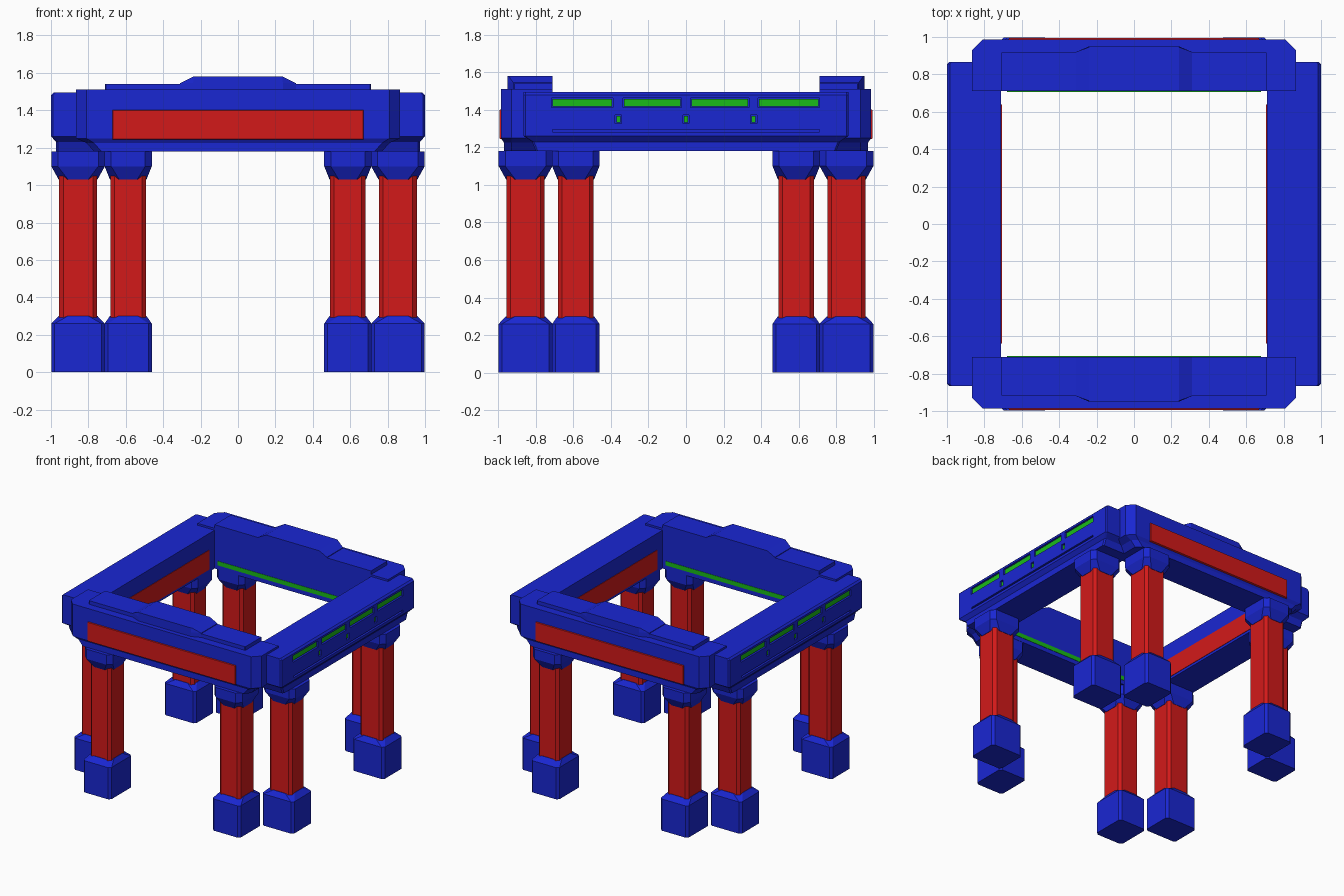
import bpy, bmesh
from math import pi
from mathutils import Matrix

if "Cube" in bpy.data.objects:
    bpy.data.objects.remove(bpy.data.objects["Cube"])


def material(name, rgb):
    m = bpy.data.materials.new(name)
    m.diffuse_color = (*rgb, 1)
    m.use_nodes = True
    m.node_tree.nodes["Principled BSDF"].inputs["Base Color"].default_value = m.diffuse_color
    return m


BLUE = material("blue", (0.01, 0.02, 0.65))
RED = material("red", (0.65, 0.01, 0.01))
GREEN = material("green", (0.01, 0.5, 0.01))


def loft(bm, rings):
    """Skin a stack of equal-length rings and cap both ends."""
    rows = [[bm.verts.new(p) for p in r] for r in rings]
    n = len(rows[0])
    for a, b in zip(rows, rows[1:]):
        for i in range(n):
            j = (i + 1) % n
            bm.faces.new((a[i], a[j], b[j], b[i]))
    bm.faces.new(rows[0][::-1])
    bm.faces.new(rows[-1])


def finish(bm, name, mat, rot):
    bmesh.ops.recalc_face_normals(bm, faces=bm.faces)
    bm.transform(rot)
    me = bpy.data.meshes.new(name)
    bm.to_mesh(me)
    bm.free()
    if mat:
        me.materials.append(mat)
    ob = bpy.data.objects.new(name, me)
    bpy.context.collection.objects.link(ob)
    return ob


def solid(name, mat, rot, rings):
    bm = bmesh.new()
    loft(bm, rings)
    return finish(bm, name, mat, rot)


def octagon(cx, cy, hx, hy, c, z):
    pts = [(hx - c, -hy), (hx, -hy + c), (hx, hy - c), (hx - c, hy),
           (-hx + c, hy), (-hx, hy - c), (-hx, -hy + c), (-hx + c, -hy)]
    return [(cx + x, cy + y, z) for x, y in pts]


def beam_ring(hx, yf, c, z, yb=-0.71, cy=None):
    cy = c if cy is None else cy
    return [(-hx, yb, z), (-hx, yf + cy, z), (-hx + c, yf, z),
            (hx - c, yf, z), (hx, yf + cy, z), (hx, yb, z)]


def plate(x0, x1, z0, z1, ya, yb, inset=0.0):
    """Rings of a slab lying in the xz plane, edge-bevelled at yb."""
    def rect(y, i):
        return [(x0 + i, y, z0 + i), (x1 - i, y, z0 + i),
                (x1 - i, y, z1 - i), (x0 + i, y, z1 - i)]
    return [rect(ya, 0), rect(yb, inset)]


def pillar(side, x, rot):
    y = -0.855
    stack = lambda rows: [octagon(x, y, *r) for r in rows]
    solid(side + "_pillar_base", BLUE, rot, stack([
        (0.126, 0.143, 0.018, 0), (0.126, 0.143, 0.018, 0.26),
        (0.098, 0.104, 0.05, 0.30)]))
    solid(side + "_pillar_shaft", RED, rot, stack([
        (0.095, 0.101, 0.022, 0.24), (0.095, 0.101, 0.022, 1.12)]))
    solid(side + "_pillar_capital", BLUE, rot, stack([
        (0.098, 0.104, 0.05, 1.03), (0.126, 0.143, 0.035, 1.10),
        (0.126, 0.143, 0.035, 1.18)]))


def portal_beam(side, rot):
    # beam with cut corners and a stepped underside
    solid(side + "_beam", BLUE, rot, [
        beam_ring(0.77, -0.97, 0.04, 1.18), beam_ring(0.81, -0.97, 0.04, 1.225),
        beam_ring(0.865, -0.986, 0.055, 1.25), beam_ring(0.865, -0.986, 0.055, 1.51)])
    # parapet with raised centre
    solid(side + "_parapet", BLUE, rot, [
        beam_ring(0.71, -0.92, 0.005, 1.50), beam_ring(0.71, -0.92, 0.005, 1.54)])
    solid(side + "_parapet_crest", BLUE, rot, [
        beam_ring(0.31, -0.95, 0.07, 1.50, cy=0.03),
        beam_ring(0.31, -0.95, 0.07, 1.545, cy=0.03),
        beam_ring(0.24, -0.95, 0.005, 1.58)])
    # red outer panel and green light strip inside
    solid(side + "_outer_panel", RED, rot,
          plate(-0.68, 0.68, 1.235, 1.412, -0.96, -0.994, 0.012))
    solid(side + "_inner_light", GREEN, rot,
          plate(-0.68, 0.68, 1.215, 1.25, -0.73, -0.707))


def slotted_beam(side, rot):
    beam = solid(side + "_beam", BLUE, rot, [
        beam_ring(0.80, -0.972, 0.01, 1.18), beam_ring(0.82, -0.972, 0.01, 1.23),
        beam_ring(0.865, -0.999, 0.01, 1.26), beam_ring(0.865, -0.999, 0.01, 1.48),
        beam_ring(0.865, -0.985, 0.01, 1.494)])
    # light openings: four long slots and three small squares
    lights = [(-0.71, -0.395, 1.418, 1.458), (-0.33, -0.03, 1.418, 1.458),
              (0.03, 0.33, 1.418, 1.458), (0.39, 0.705, 1.418, 1.458)]
    lights += [(x - 0.011, x + 0.011, 1.333, 1.368) for x in (-0.36, 0, 0.36)]
    cut, glow = bmesh.new(), bmesh.new()
    for x0, x1, z0, z1 in lights:
        e = 0.006
        loft(cut, plate(x0 - e, x1 + e, z0 - e, z1 + e, -0.98, -1.05))
        loft(glow, plate(x0, x1, z0, z1, -0.97, -0.99))
    # shadow groove below the lights
    loft(cut, plate(-0.71, 0.71, 1.282, 1.296, -0.98, -1.05))
    cutter = finish(cut, "slot_cutter", None, rot)
    cutter.hide_render = True
    finish(glow, side + "_outer_lights", GREEN, rot)
    mod = beam.modifiers.new("slots", 'BOOLEAN')
    mod.operation = 'DIFFERENCE'
    mod.solver = 'EXACT'
    mod.object = cutter
    bpy.context.view_layer.objects.active = beam
    bpy.ops.object.modifier_apply(modifier=mod.name)
    bpy.data.objects.remove(cutter)
    # red panel on the inside
    solid(side + "_inner_panel", RED, rot,
          plate(-0.64, 0.64, 1.20, 1.36, -0.73, -0.706))


# four sides, each modelled at the front and turned into place
for k, side in enumerate(("front", "right", "back", "left")):
    rot = Matrix.Rotation(k * pi / 2, 4, 'Z')
    (slotted_beam if k % 2 else portal_beam)(side, rot)
    for x in (-0.587, 0.587):
        pillar(side, x, rot)
